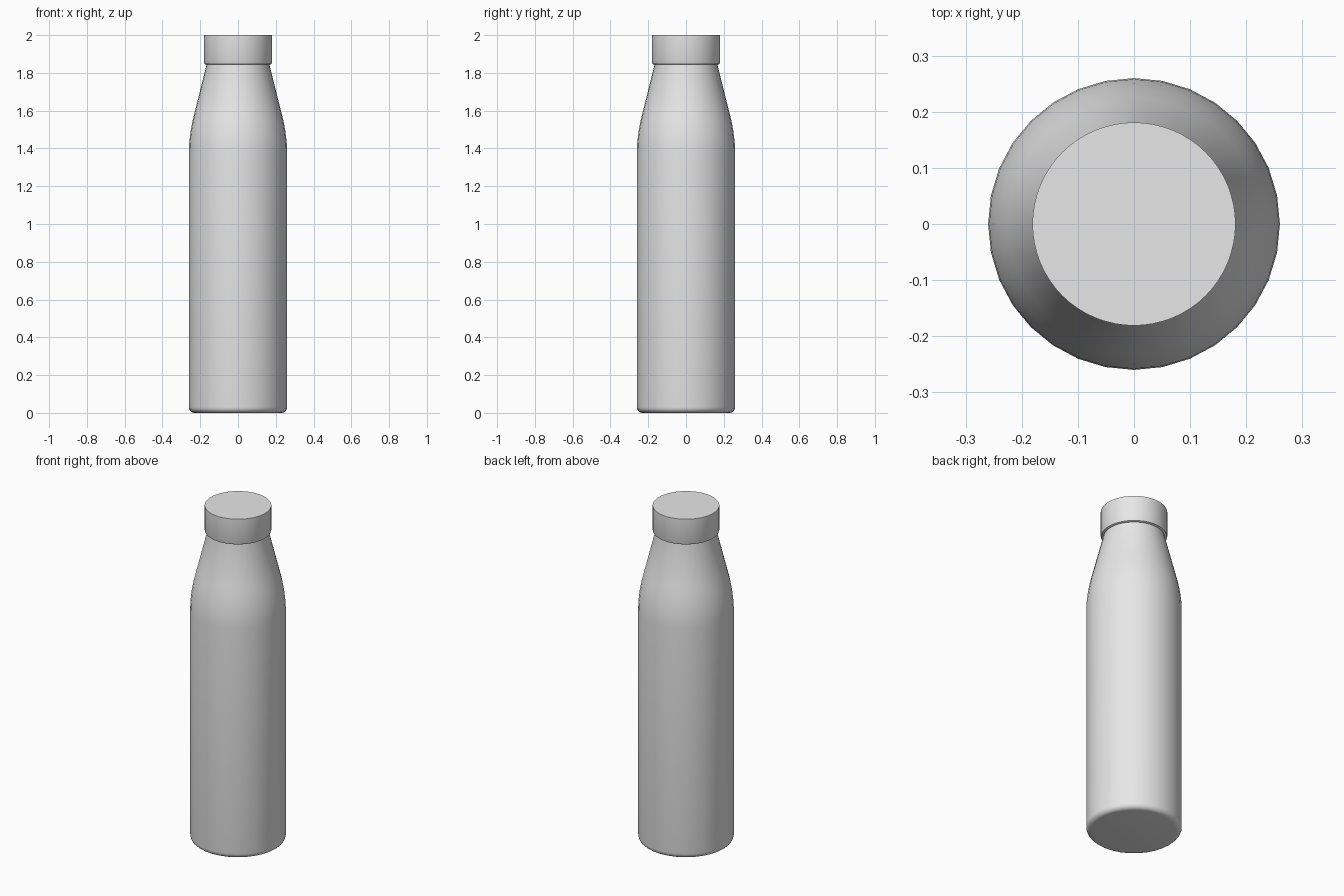
import bpy
import bmesh
import math

cube = bpy.data.objects.get("Cube")
if cube:
    bpy.data.objects.remove(cube)


def make_material(name, color):
    mat = bpy.data.materials.new(name)
    mat.use_nodes = True
    mat.diffuse_color = color
    mat.node_tree.nodes["Principled BSDF"].inputs["Base Color"].default_value = color
    return mat


def lathe(name, profile, sides, mat):
    """Spin a (radius, height) profile round z and close both ends."""
    bm = bmesh.new()
    rings = []
    for r, z in profile:
        angles = [2 * math.pi * i / sides for i in range(sides)]
        rings.append([bm.verts.new((r * math.cos(a), r * math.sin(a), z)) for a in angles])
    for low, high in zip(rings, rings[1:]):
        for i in range(sides):
            j = (i + 1) % sides
            bm.faces.new((low[i], low[j], high[j], high[i]))
    bm.faces.new(rings[0][::-1])
    bm.faces.new(rings[-1])
    mesh = bpy.data.meshes.new(name)
    bm.to_mesh(mesh)
    bm.free()
    mesh.materials.append(mat)
    obj = bpy.data.objects.new(name, mesh)
    bpy.context.collection.objects.link(obj)
    bpy.ops.object.select_all(action="DESELECT")
    obj.select_set(True)
    bpy.context.view_layer.objects.active = obj
    bpy.ops.object.shade_smooth_by_angle(angle=math.radians(35))
    return obj


grey = make_material("light grey", (0.8, 0.8, 0.8, 1))

# Bottle body: rounded foot, straight wall, curved shoulder, tapered neck
foot = [(0.23 + 0.03 * math.sin(a), 0.03 - 0.03 * math.cos(a))
        for a in (math.radians(18 * i) for i in range(6))]
shoulder = [(0.26, 1.38), (0.258, 1.43), (0.251, 1.49), (0.24, 1.55), (0.225, 1.61)]
neck = [(0.165, 1.85), (0.165, 1.9)]
lathe("bottle_body", foot + shoulder + neck, 32, grey)

# Screw cap with a softened lower rim
lathe("cap", [(0.172, 1.845), (0.178, 1.848), (0.181, 1.856), (0.181, 2.0)], 64, grey)
